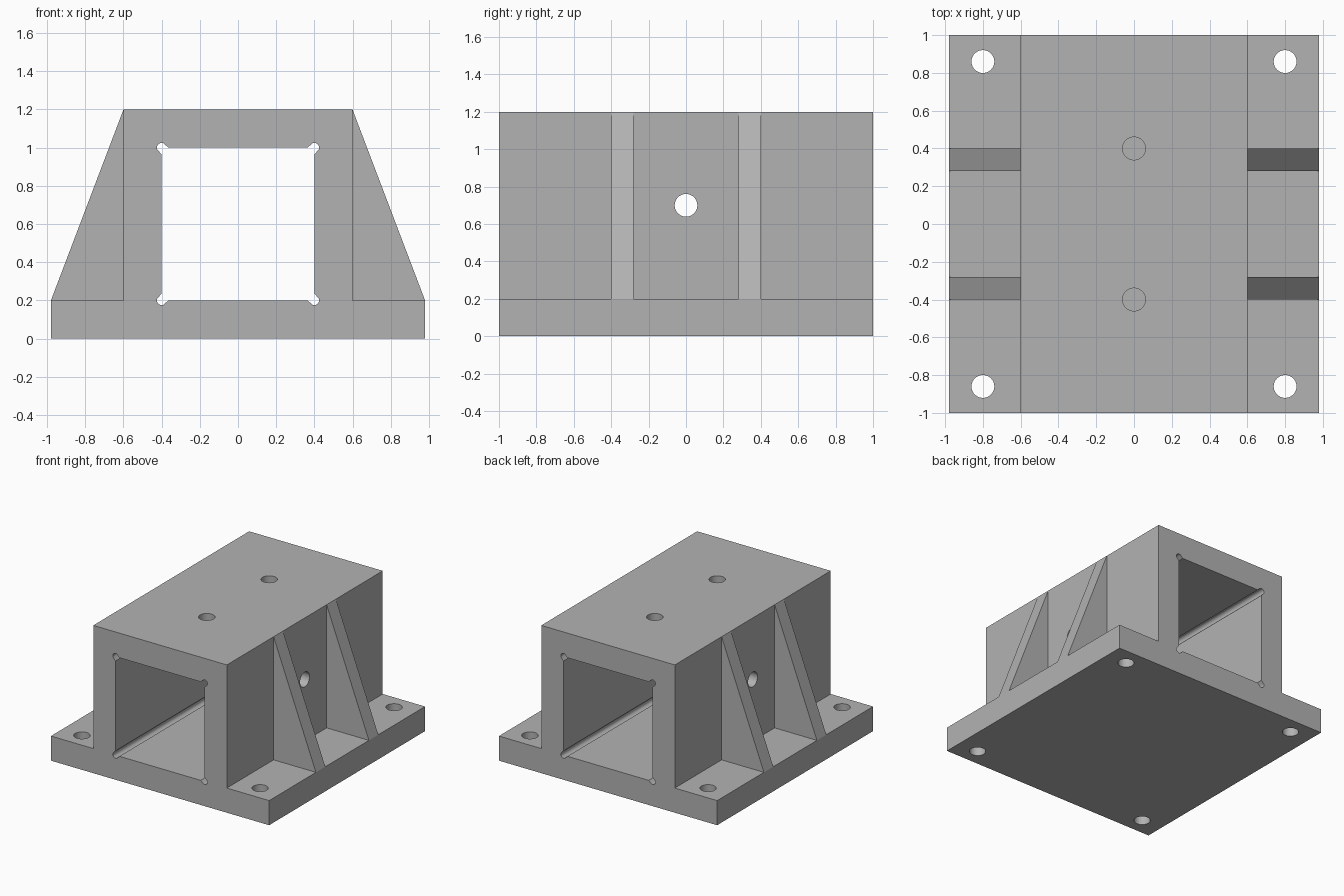
import bpy, bmesh, math
from mathutils import Vector

default = bpy.data.objects.get("Cube")
if default:
    bpy.data.objects.remove(default, do_unlink=True)

HOLE_R = 0.0605
BASE_X, WALL_X, BASE_TOP, TOP = 0.98, 0.6, 0.2, 1.2

grey = bpy.data.materials.new("machined grey")
grey.use_nodes = True
colour = (0.45, 0.45, 0.45, 1)
grey.diffuse_color = colour
grey.node_tree.nodes["Principled BSDF"].inputs["Base Color"].default_value = colour


def finish(name, bm):
    """Turn a bmesh into a scene object."""
    bmesh.ops.recalc_face_normals(bm, faces=bm.faces)
    mesh = bpy.data.meshes.new(name)
    bm.to_mesh(mesh)
    bm.free()
    mesh.materials.append(grey)
    obj = bpy.data.objects.new(name, mesh)
    bpy.context.collection.objects.link(obj)
    return obj


def extrude_profile(name, points, y0, y1):
    """Extrude an x-z outline from y0 to y1."""
    bm = bmesh.new()
    face = bm.faces.new([bm.verts.new((x, y0, z)) for x, z in points])
    new = bmesh.ops.extrude_face_region(bm, geom=[face])["geom"]
    bmesh.ops.translate(bm, vec=(0, y1 - y0, 0),
                        verts=[v for v in new if isinstance(v, bmesh.types.BMVert)])
    return finish(name, bm)


def drill(name, centre, length, axis="Z"):
    """Round cutter along an axis."""
    bm = bmesh.new()
    bmesh.ops.create_cone(bm, cap_ends=True, segments=48, radius1=HOLE_R,
                          radius2=HOLE_R, depth=length)
    obj = finish(name, bm)
    turn = Vector((0, 0, 1)).rotation_difference(
        Vector((1, 0, 0)) if axis == "X" else Vector((0, 0, 1)))
    obj.data.transform(turn.to_matrix().to_4x4())
    obj.location = centre
    return obj


# Body: base flange and square housing in one outline
half = [(BASE_X, 0), (BASE_X, BASE_TOP), (WALL_X, BASE_TOP), (WALL_X, TOP)]
body = extrude_profile("body", half + [(-x, z) for x, z in reversed(half)], -1, 1)

# Square bore with rounded relief grooves in its corners
HALF_BORE, BORE_Z, RELIEF_R, FLARE = 0.4, 0.6, 0.025, 0.035
corner = [(HALF_BORE, HALF_BORE - FLARE)]
for i in range(13):
    a = math.radians(-25 + 140 * i / 12)
    corner.append((HALF_BORE + RELIEF_R * math.cos(a), HALF_BORE + RELIEF_R * math.sin(a)))
corner.append((HALF_BORE - FLARE, HALF_BORE))
bore = []
for k in range(4):
    for x, z in corner:
        for _ in range(k):
            x, z = -z, x
        bore.append((x, z + BORE_Z))
cutters = [extrude_profile("bore_cutter", bore, -1.1, 1.1)]

# Mounting holes, top holes and the cross hole
for sx in (-1, 1):
    for sy in (-1, 1):
        cutters.append(drill("mounting_hole_cutter", (0.8 * sx, 0.86 * sy, 0.1), 0.4))
for sy in (-1, 1):
    cutters.append(drill("top_hole_cutter", (0, 0.4 * sy, 1.1), 0.4))
cutters.append(drill("cross_hole_cutter", (0, 0, 0.7), 1.4, "X"))

for cutter in cutters:
    mod = body.modifiers.new("cut", "BOOLEAN")
    mod.operation = "DIFFERENCE"
    mod.solver = "EXACT"
    mod.object = cutter

# Bake the cuts, then remove the cutters
bpy.context.view_layer.update()
graph = bpy.context.evaluated_depsgraph_get()
cut_mesh = bpy.data.meshes.new_from_object(body.evaluated_get(graph))
body.modifiers.clear()
body.data = cut_mesh
cut_mesh.name = "body"
for cutter in cutters:
    bpy.data.objects.remove(cutter, do_unlink=True)

# Smooth hole walls, sharp edges elsewhere
bpy.ops.object.select_all(action="DESELECT")
body.select_set(True)
bpy.context.view_layer.objects.active = body
bpy.ops.object.shade_smooth_by_angle(angle=math.radians(25))

# Triangular gusset ribs on both sides
for side, sx in (("left", 1), ("right", -1)):
    for end, y0 in (("front", -0.4), ("back", 0.28)):
        outline = [(sx * WALL_X, BASE_TOP), (sx * BASE_X, BASE_TOP), (sx * WALL_X, TOP)]
        extrude_profile(f"{side}_{end}_rib", outline, y0, y0 + 0.12)
